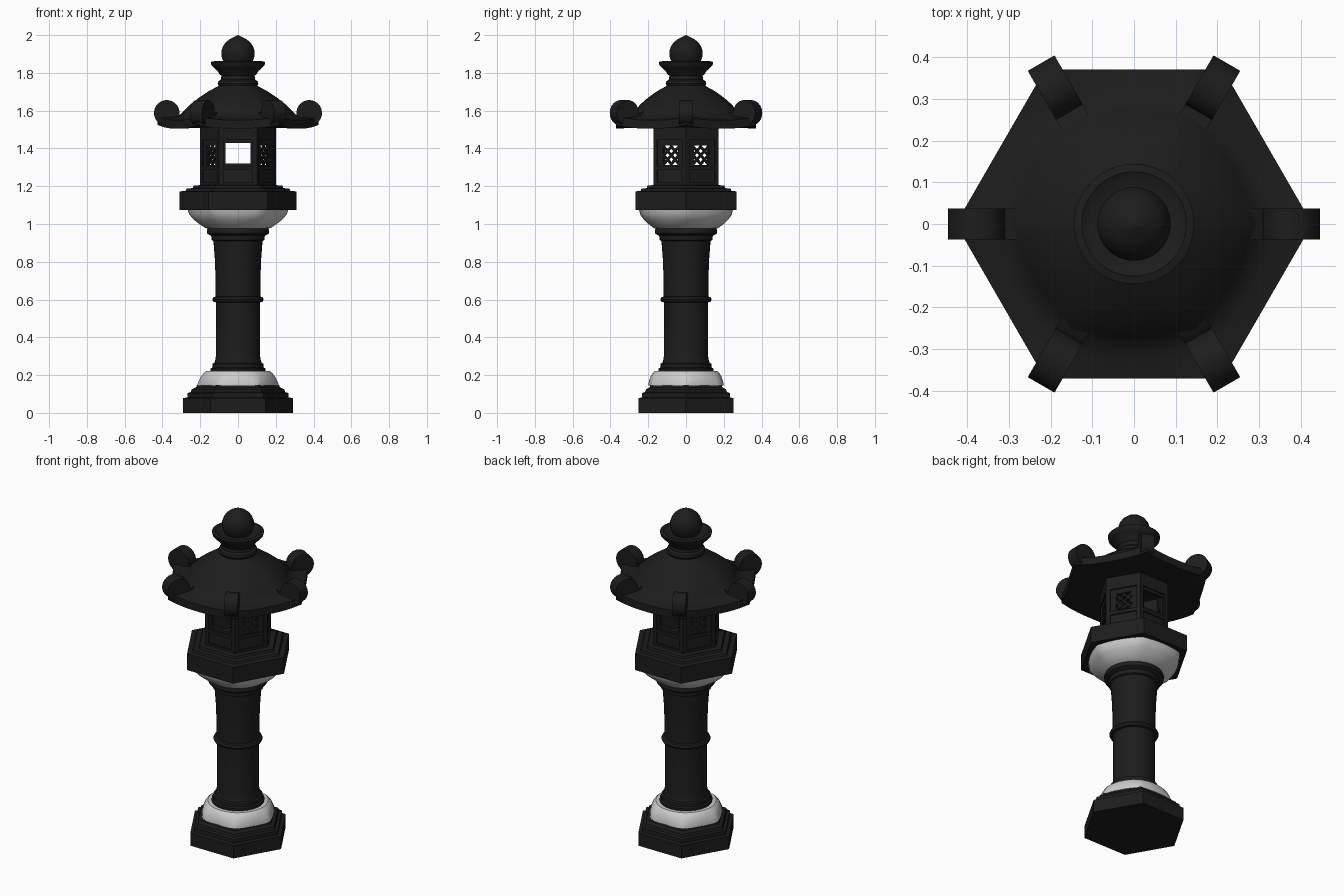
import bpy, bmesh
from math import sin, cos, pi, radians
from mathutils import Matrix, Vector

if "Cube" in bpy.data.objects:
    bpy.data.objects.remove(bpy.data.objects["Cube"])

dark = bpy.data.materials.new("dark_stone")
dark.diffuse_color = (0.012, 0.012, 0.012, 1)
dark.use_nodes = True
dark.node_tree.nodes["Principled BSDF"].inputs["Base Color"].default_value = dark.diffuse_color


def finish(name, bm, mat=dark, angle=35):
    bmesh.ops.recalc_face_normals(bm, faces=bm.faces)
    me = bpy.data.meshes.new(name)
    bm.to_mesh(me)
    bm.free()
    ob = bpy.data.objects.new(name, me)
    bpy.context.collection.objects.link(ob)
    if mat:
        me.materials.append(mat)
    bpy.ops.object.select_all(action='DESELECT')
    ob.select_set(True)
    bpy.context.view_layer.objects.active = ob
    bpy.ops.object.shade_smooth_by_angle(angle=radians(angle))
    return ob


def loft(name, rings, n=48, mat=dark, angle=35):
    """Stack rings (radius, z, hexness 0..1, corner lift); corners of the hexagon lie on the x axis."""
    bm = bmesh.new()
    loops = []
    for r, z, *extra in rings:
        hexness, lift = (list(extra) + [0, 0])[:2]
        loop = []
        for i in range(n):
            a = 2 * pi * i / n
            off = (a % (pi / 3)) - pi / 6
            rad = r * (1 - hexness + hexness * cos(pi / 6) / cos(off))
            corner = abs(off) / (pi / 6)
            loop.append(bm.verts.new((rad * cos(a), rad * sin(a), z + lift * corner ** 3)))
        loops.append(loop)
    for lo, hi in zip(loops, loops[1:]):
        for i in range(n):
            bm.faces.new((lo[i], lo[(i + 1) % n], hi[(i + 1) % n], hi[i]))
    bm.faces.new(loops[0][::-1])
    bm.faces.new(loops[-1])
    return finish(name, bm, mat, angle)


def hexloft(name, rings):
    return loft(name, [(r, z, 0) for r, z in rings], n=6, angle=20)


# Stepped hexagonal base
hexloft("base", [(.29, 0), (.29, .078), (.268, .082), (.268, .105), (.25, .11),
                 (.245, .125), (.222, .135), (.218, .147)])

# Pale rounded collar on the base
loft("base_collar", [(.215, .145, .6), (.212, .16, .5), (.198, .19, .35),
                     (.182, .21, .15), (.168, .221, .1)], mat=None)

# Round column with rings at foot, middle and top
loft("column", [(.145, .215), (.145, .235), (.135, .24), (.135, .26), (.125, .265), (.12, .28),
                (.117, .3), (.117, .585), (.13, .588), (.136, .6), (.13, .613), (.118, .616),
                (.119, .72), (.123, .82), (.13, .91), (.14, .915), (.142, .938), (.152, .942),
                (.163, .95), (.165, .965), (.16, .978)])

# Pale bowl under the platform
loft("platform_bowl", [(.15, .972), (.175, .98, .1), (.205, 1.0, .2), (.236, 1.025, .35),
                       (.258, 1.05, .45), (.266, 1.075, .5)], mat=None)

# Hexagonal platform
hexloft("platform", [(.31, 1.073), (.31, 1.172), (.278, 1.176), (.272, 1.187),
                     (.24, 1.19), (.235, 1.203), (.2, 1.206)])


# Fire box: six walls with windows
def box(bm, x0, x1, z0, z1, d0, d1, m, turn=0):
    """Box in wall coordinates: x along the wall, z up, d outward distance."""
    size = Vector((x1 - x0, d1 - d0, z1 - z0))
    mid = Vector(((x0 + x1) / 2, (d0 + d1) / 2, (z0 + z1) / 2))
    bmesh.ops.create_cube(bm, size=1, matrix=m @ Matrix.Translation(mid)
                          @ Matrix.Rotation(turn, 4, 'Y') @ Matrix.Diagonal((*size, 1)))


walls, lattice = bmesh.new(), bmesh.new()
AP = .2 * cos(pi / 6)
for k in range(6):
    m = Matrix.Rotation(k * pi / 3, 4, 'Z')
    is_open = k % 3 == 0
    w, z0, z1 = (.066, 1.32, 1.43) if is_open else (.046, 1.312, 1.415)
    inner, face = AP - .03, AP - .008
    box(walls, -.1, .1, 1.2, z0, inner, face, m)
    box(walls, -.1, .1, z1, 1.53, inner, face, m)
    for s in (-1, 1):
        box(walls, min(s * w, s * .1), max(s * w, s * .1), z0, z1, inner, face, m)
        # raised edge posts
        box(walls, min(s * .078, s * .1), max(s * .078, s * .1), 1.2, 1.53, inner, AP, m)
    # raised rails
    for a, b in ((1.2, 1.22), (1.285, 1.305), (1.445, 1.53)):
        box(walls, -.1, .1, a, b, inner, AP, m)
    if not is_open:
        zc, h, t, d = (z0 + z1) / 2, .07, .0055, (inner + .006, face - .003)
        for s in (-1, 1):
            box(lattice, -h, h, zc - t, zc + t, *d, m, s * pi / 4)
            for u in (-1, 1):
                # diamond bars between the side midpoints
                mm = m @ Matrix.Translation((s * w / 2, 0, u * w / 2))
                box(lattice, -.034, .034, zc - t, zc + t, *d, mm, s * u * pi / 4)
finish("fire_box_walls", walls)
finish("fire_box_lattice", lattice)

# Domed hexagonal roof with lifted corners
loft("roof", [(.18, 1.525, 1), (.3, 1.51, 1), (.427, 1.505, 1, .02), (.427, 1.55, 1, .02),
              (.36, 1.56, .8, .01), (.308, 1.575, .5), (.285, 1.6, .4), (.25, 1.635, .3),
              (.205, 1.67, .2), (.155, 1.703, .1), (.105, 1.73), (.09, 1.745)])

# Curled scrolls at the six roof corners
arms = bmesh.new()
arc = [radians(-60 + i * 250 / 16) for i in range(17)]
outline = [(.2, 1.53), (.3, 1.515), (.36, 1.515)]
outline += [(.377 + .068 * cos(a), 1.588 + .068 * sin(a)) for a in arc]
outline += [(.295, 1.59), (.24, 1.61)]
for k in range(6):
    m = Matrix.Rotation(k * pi / 3, 4, 'Z')
    sides = [[arms.verts.new(m @ Vector((r, s * .037, z))) for r, z in outline] for s in (-1, 1)]
    arms.faces.new(sides[0])
    arms.faces.new(sides[1][::-1])
    n = len(outline)
    for i in range(n):
        j = (i + 1) % n
        arms.faces.new((sides[0][i], sides[1][i], sides[1][j], sides[0][j]))
finish("roof_scrolls", arms)

# Finial: neck, flared cup and pointed ball
loft("finial_cup", [(.1, 1.725), (.108, 1.745), (.103, 1.757), (.09, 1.765), (.088, 1.785),
                    (.1, 1.795), (.108, 1.81), (.125, 1.825), (.141, 1.842), (.144, 1.858),
                    (.125, 1.862), (.105, 1.852), (.07, 1.85)])
loft("finial_ball", [(.065, 1.84), (.08, 1.865), (.088, 1.89), (.088, 1.915), (.08, 1.94),
                     (.065, 1.962), (.045, 1.978), (.02, 1.99), (.002, 2.0)])
